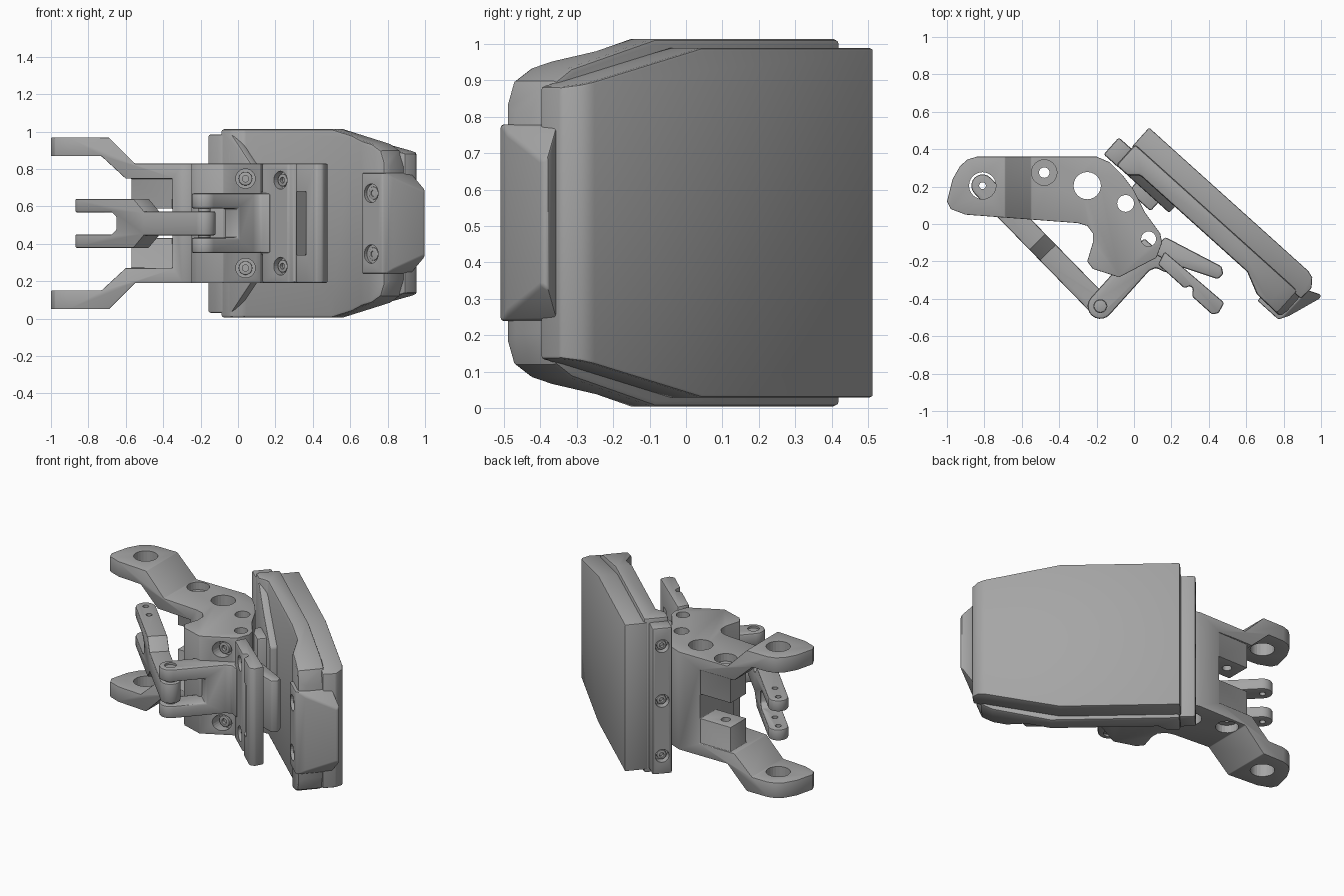
import bpy, bmesh, math
from mathutils import Matrix, Vector

cube = bpy.data.objects.get("Cube")
if cube:
    bpy.data.objects.remove(cube, do_unlink=True)

grey = bpy.data.materials.new("machined grey")
grey.use_nodes = True
tone = (0.38, 0.38, 0.38, 1)
grey.diffuse_color = tone
grey.node_tree.nodes["Principled BSDF"].inputs["Base Color"].default_value = tone

WORLD = Matrix.Identity(4)
PAD = Matrix.Rotation(math.radians(-42), 4, 'Z')   # foot pad frame: x along, y outward
MID = 0.509                                        # symmetry height


def prism(name, pts, lo, hi, axis='Z', frame=WORLD):
    """Extrude an outline along Z (points x, y) or along Y (points x, z)."""
    bm = bmesh.new()
    place = (lambda a, b, c: (a, b, c)) if axis == 'Z' else (lambda a, b, c: (a, c, b))
    face = bm.faces.new([bm.verts.new(place(a, b, lo)) for a, b in pts])
    made = bmesh.ops.extrude_face_region(bm, geom=[face])["geom"]
    shift = Vector(place(0, 0, hi - lo))
    bmesh.ops.translate(bm, vec=shift, verts=[g for g in made if isinstance(g, bmesh.types.BMVert)])
    bmesh.ops.recalc_face_normals(bm, faces=bm.faces)
    bm.transform(frame)
    mesh = bpy.data.meshes.new(name)
    bm.to_mesh(mesh)
    bm.free()
    mesh.materials.append(grey)
    ob = bpy.data.objects.new(name, mesh)
    bpy.context.collection.objects.link(ob)
    return ob


def box(name, x0, x1, y0, y1, z0, z1, frame=WORLD):
    return prism(name, [(x0, y0), (x1, y0), (x1, y1), (x0, y1)], z0, z1, 'Z', frame)


def circle(x, y, r, n=24):
    return [(x + r * math.cos(math.tau * i / n), y + r * math.sin(math.tau * i / n)) for i in range(n)]


def apply(ob, mod):
    bpy.ops.object.select_all(action='DESELECT')
    ob.select_set(True)
    bpy.context.view_layer.objects.active = ob
    bpy.ops.object.modifier_apply(modifier=mod.name)


def combine(ob, tool, how='DIFFERENCE'):
    mod = ob.modifiers.new(how.lower(), 'BOOLEAN')
    mod.operation, mod.object, mod.solver = how, tool, 'EXACT'
    apply(ob, mod)
    bpy.data.objects.remove(tool, do_unlink=True)


def hole(ob, x, y, r, z0=-0.1, z1=1.1, axis='Z', frame=WORLD):
    combine(ob, prism("cutter", circle(x, y, r), z0, z1, axis, frame))


def mirrored(pts):
    """Complete a lower half outline (x, z) with its reflection about mid height."""
    return pts + [(x, 2 * MID - z) for x, z in reversed(pts)]


def finish(ob, width=0.012):
    """Round the edges; holes are drilled afterwards."""
    bev = ob.modifiers.new("edge rounding", 'BEVEL')
    bev.width, bev.segments, bev.limit_method, bev.angle_limit = width, 2, 'ANGLE', math.radians(40)
    apply(ob, bev)
    bpy.ops.object.shade_smooth_by_angle(angle=math.radians(35))


def screw(ob, x, z, y, r=0.05, frame=WORLD):
    """Counterbore on a face looking toward -y, with a socket head inside."""
    hole(ob, x, z, r, y - 0.05, y + 0.045, 'Y', frame)
    head = prism("screw_head", circle(x, z, r * 0.7), y + 0.015, y + 0.06, 'Y', frame)
    finish(head, 0.004)
    hole(head, x, z, r * 0.33, y - 0.05, y + 0.035, 'Y', frame)


# Main forked bracket: plan outline cut by the fork's front profile
plan = [(-1, .12), (-.97, .24), (-.93, .31), (-.89, .345), (-.84, .36), (-.2, .36), (-.13, .33),
        (-.06, .26), (0, .18), (.06, .06), (.14, -.05), (.15, -.1), (.12, -.18), (-.08, -.285),
        (-.22, -.24), (-.25, -.2), (-.22, -.1), (-.22, -.05), (-.25, -.01), (-.3, .005), (-.9, .05), (-.98, .08)]
bracket = prism("bracket", plan, 0, 1.05)
fork = mirrored([(-.35, .27), (-.6, .27), (-.73, .15), (-1.1, .15), (-1.1, .05), (-.69, .05), (-.55, .19), (.3, .19)])
combine(bracket, prism("profile", fork, -1, 1, 'Y'), 'INTERSECT')
for z0, z1 in ((.22, .43), (2 * MID - .43, 2 * MID - .22)):
    combine(bracket, box("post", -.57, -.3, .19, .352, z0, z1), 'UNION')
finish(bracket)
for x, y, r in ((-.81, .205, .072), (-.25, .205, .073), (-.045, .11, .045), (.078, -.08, .04), (-.48, .275, .028)):
    hole(bracket, x, y, r)
for z0, z1 in ((-.1, .24), (2 * MID - .24, 1.1)):
    hole(bracket, -.48, .275, .068, z0, z1)
for z in (.27, 2 * MID - .27):
    screw(bracket, .04, z, -.215, .052)

# Swinging link from the rear fork pivot to the clevis pin
a, b = Vector((-.81, .205)), Vector((-.18, -.44))
LINK = Matrix.Translation((a.x, a.y, 0)) @ Matrix.Rotation(math.atan2(b.y - a.y, b.x - a.x), 4, 'Z')
span = (b - a).length
ends = [(-.06 * math.sin(math.pi * i / 10), .06 * math.cos(math.pi * i / 10)) for i in range(11)]
tip = [(span - x, -y) for x, y in ends]
link = prism("link", ends + tip, .3, .75, 'Z', LINK)
combine(link, prism("profile", mirrored([(-.1, .378), (.42, .378), (.5, .445), (span + .1, .445)]),
                    -.2, .2, 'Y', LINK), 'INTERSECT')
combine(link, prism("slot", mirrored([(-.1, .45), (.25, .45), (.285, .475)]), -.2, .2, 'Y', LINK))
finish(link, .008)
for x, r in ((0, .018), (.12, .018), (span, .03)):
    hole(link, x, 0, r, frame=LINK)

# Clevis arm carrying the link pin, flaring into the front plate
ux, nx = .16, -.447
nose = [(ux + .068 * math.cos(math.pi * (1 + i / 10)), nx + .068 * math.sin(math.pi * (1 + i / 10))) for i in range(11)]
clevis = prism("clevis", nose + [(ux + .068, -.13), (ux + .085, -.095), (.3, -.08), (.3, -.02), (ux - .068, -.02)],
               .35, .67, 'Z', PAD)
combine(clevis, box("slot", 0, .4, -.6, -.25, .432, .588, PAD))
finish(clevis)
hole(clevis, ux, nx, .035, frame=PAD)
finish(prism("clevis_pin", circle(ux, nx, .034), .36, .66, 'Z', PAD), .004)

# Slotted front plate beside the clevis
plate = prism("front_plate", [(.22, .0), (.24, -.075), (.43, -.075), (.445, -.045), (.465, -.045), (.49, -.08),
                              (.635, -.08), (.655, -.05), (.64, .01)], .19, .83, 'Z', PAD)
finish(plate)
combine(plate, box("slot", .48, .56, -.2, .2, .34, .68, PAD))
for z in (.28, .74):
    screw(plate, .373, z, -.075, .048, PAD)

# Inner lug between bracket and foot
finish(prism("inner_lug", [(.17, .06), (.5, .145), (.535, .12), (.53, .08), (.3, -.02), (.17, -.05)],
             .34, .68, 'Z', PAD))
finish(box("foot_mount", -.14, .02, .11, .26, .3, .72, PAD))

# Foot frame: shallow channel with a tapered toe
frame = prism("foot_frame", [(-.28, .32), (-.28, .17), (-.2, .17), (-.15, .215), (.62, .215),
                             (.74, .16), (.91, .155), (.92, .2), (.92, .32)], -.1, 1.1, 'Z', PAD)
combine(frame, prism("profile", mirrored([(-.3, .005), (.48, .005), (.82, .085), (.885, .12), (.93, .23)]),
                     0, 1.05, 'Y', PAD), 'INTERSECT')
finish(frame, .015)

# Raised spine on the frame, narrowing from the heel
finish(prism("frame_spine", mirrored([(-.27, .01), (-.22, .01), (-.07, .18), (.1, .33)]), .17, .25, 'Y', PAD), .01)

# Sole pad
pad = prism("sole_pad", [(-.285, .3), (-.285, .437), (.86, .437), (.9, .425), (.935, .38), (.93, .3)], -.1, 1.1, 'Z', PAD)
combine(pad, prism("profile", mirrored([(-.3, .03), (.42, .03), (.95, .14)]), 0, 1.05, 'Y', PAD), 'INTERSECT')
finish(pad, .008)

# Heel bar with three end screws
bar = box("heel_bar", -.37, -.26, .168, .29, .03, .985, PAD)
finish(bar)
END = PAD @ Matrix.Rotation(math.radians(-90), 4, 'Z')
for z in (.15, MID, .866):
    screw(bar, -.23, z, -.37, .042, END)

# Toe cap wrapping the tip
cap = prism("toe_cap", [(.765, .2), (.765, .137), (.915, .137), (.945, .19), (1.005, .37), (.995, .388), (.93, .36), (.9, .32)],
            0, 1, 'Z', PAD)
combine(cap, prism("profile", mirrored([(.7, .24), (.925, .24), (1.01, .345)]), 0, 1, 'Y', PAD), 'INTERSECT')
finish(cap, .008)
for z in (.345, .67):
    screw(cap, .835, z, .137, .05, PAD)
